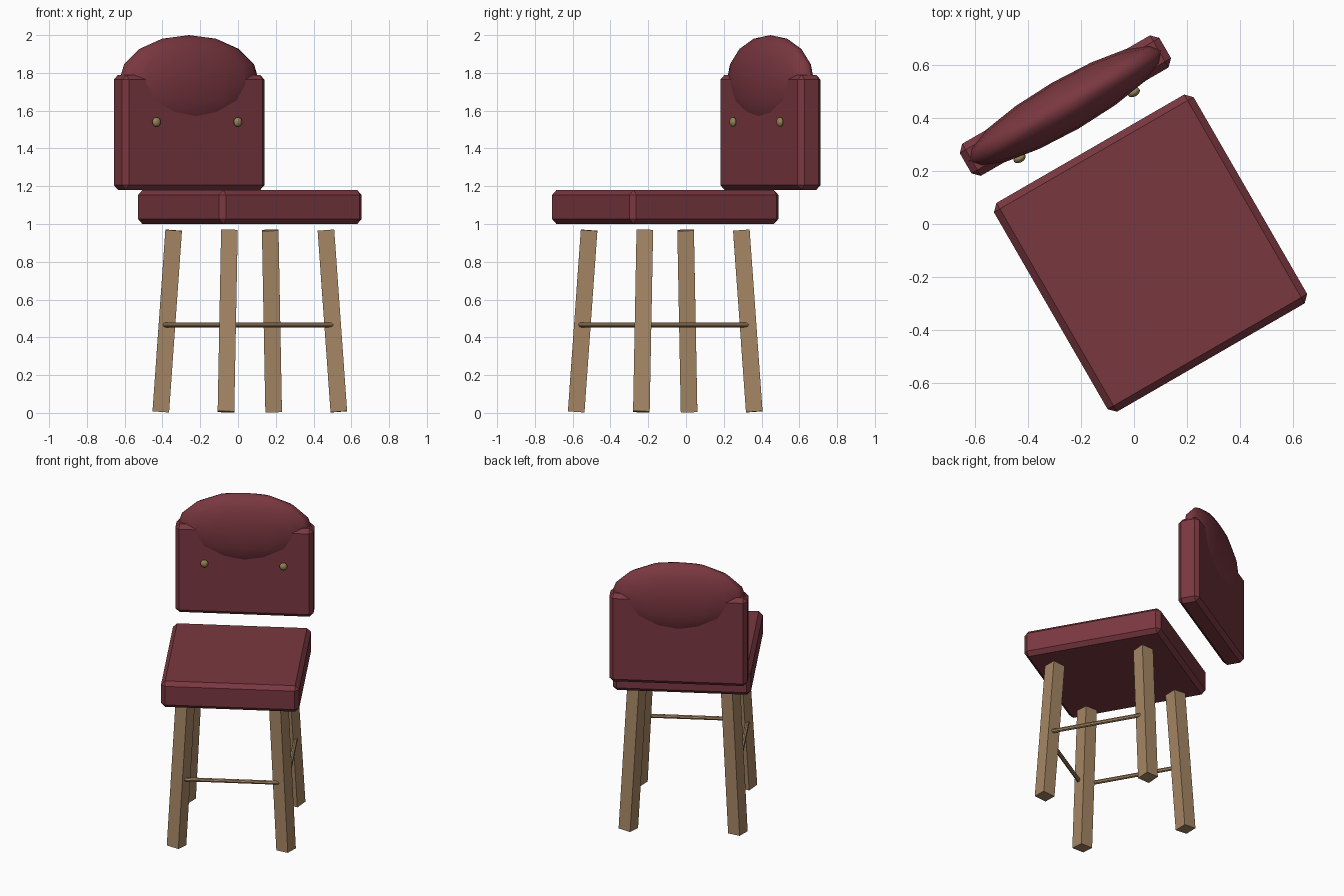
import bpy, bmesh, math
from mathutils import Matrix, Vector

if "Cube" in bpy.data.objects:
    bpy.data.objects.remove(bpy.data.objects["Cube"])

# chair frame: seat centre, turned 30 degrees about z
FRAME = Matrix.Translation((0.0625, -0.11, 0)) @ Matrix.Rotation(math.radians(30), 4, 'Z')


def material(name, rgb):
    m = bpy.data.materials.new(name)
    m.diffuse_color = (*rgb, 1)
    m.use_nodes = True
    m.node_tree.nodes["Principled BSDF"].inputs["Base Color"].default_value = m.diffuse_color
    return m


RED = material("dark red upholstery", (0.195, 0.039, 0.051))
WOOD = material("light wood", (0.376, 0.238, 0.127))
BRASS = material("dull brass", (0.305, 0.231, 0.091))


def finish(name, bm, matrix, mat, smooth=False):
    bm.transform(matrix)
    bmesh.ops.recalc_face_normals(bm, faces=bm.faces)
    me = bpy.data.meshes.new(name)
    for f in bm.faces:
        f.smooth = smooth
    bm.to_mesh(me)
    bm.free()
    me.materials.append(mat)
    ob = bpy.data.objects.new(name, me)
    bpy.context.collection.objects.link(ob)
    return ob


def box(name, size, matrix, mat, bevel=0):
    bm = bmesh.new()
    bmesh.ops.create_cube(bm, size=1, matrix=Matrix.Diagonal((*size, 1)))
    if bevel:
        bmesh.ops.bevel(bm, geom=bm.edges[:], offset=bevel, segments=1,
                        affect='EDGES', profile=0.5)
    return finish(name, bm, matrix, mat)


def ellipsoid(name, radii, centre, mat, segs, rings):
    bm = bmesh.new()
    bmesh.ops.create_uvsphere(bm, u_segments=segs, v_segments=rings, radius=1)
    m = FRAME @ Matrix.Translation(centre) @ Matrix.Diagonal((*radii, 1))
    return finish(name, bm, m, mat, True)


# upholstered seat and backrest
box("seat", (0.87, 0.91, 0.18), FRAME @ Matrix.Translation((0, 0, 1.09)), RED, 0.026)
box("backrest", (0.87, 0.14, 0.61), FRAME @ Matrix.Translation((0, 0.643, 1.485)), RED, 0.026)

# rounded top cushion and buttons
ellipsoid("backrest_top", (0.43, 0.10, 0.25), (0, 0.643, 1.75), RED, 16, 8)
for side, sx in (("left", -1), ("right", 1)):
    ellipsoid(side + "_button", (0.025, 0.016, 0.025), (sx * 0.249, 0.557, 1.54), BRASS, 12, 8)

# splayed legs, leaning in towards the seat
for side, sx in (("left", -1), ("right", 1)):
    for end, sy in (("front", -1), ("back", 1)):
        foot = FRAME @ Vector((sx * 0.345, sy * 0.345, 0.006))
        top = FRAME @ Vector((sx * 0.295, sy * 0.295, 0.967))
        axis = top - foot
        turn = Vector((0, 0, 1)).rotation_difference(axis).to_matrix().to_4x4()
        box(f"{end}_{side}_leg", (0.088, 0.088, axis.length),
            Matrix.Translation((foot + top) / 2) @ turn, WOOD)

# thin rungs at the front and both sides
for name, deg in (("front_rung", 0), ("right_rung", 90), ("left_rung", -90)):
    bm = bmesh.new()
    bmesh.ops.create_cone(bm, cap_ends=True, segments=8, radius1=0.0135, radius2=0.0135, depth=0.64)
    m = (FRAME @ Matrix.Rotation(math.radians(deg), 4, 'Z')
         @ Matrix.Translation((0, -0.348, 0.466)) @ Matrix.Rotation(math.pi / 2, 4, 'Y'))
    finish(name, bm, m, WOOD)
